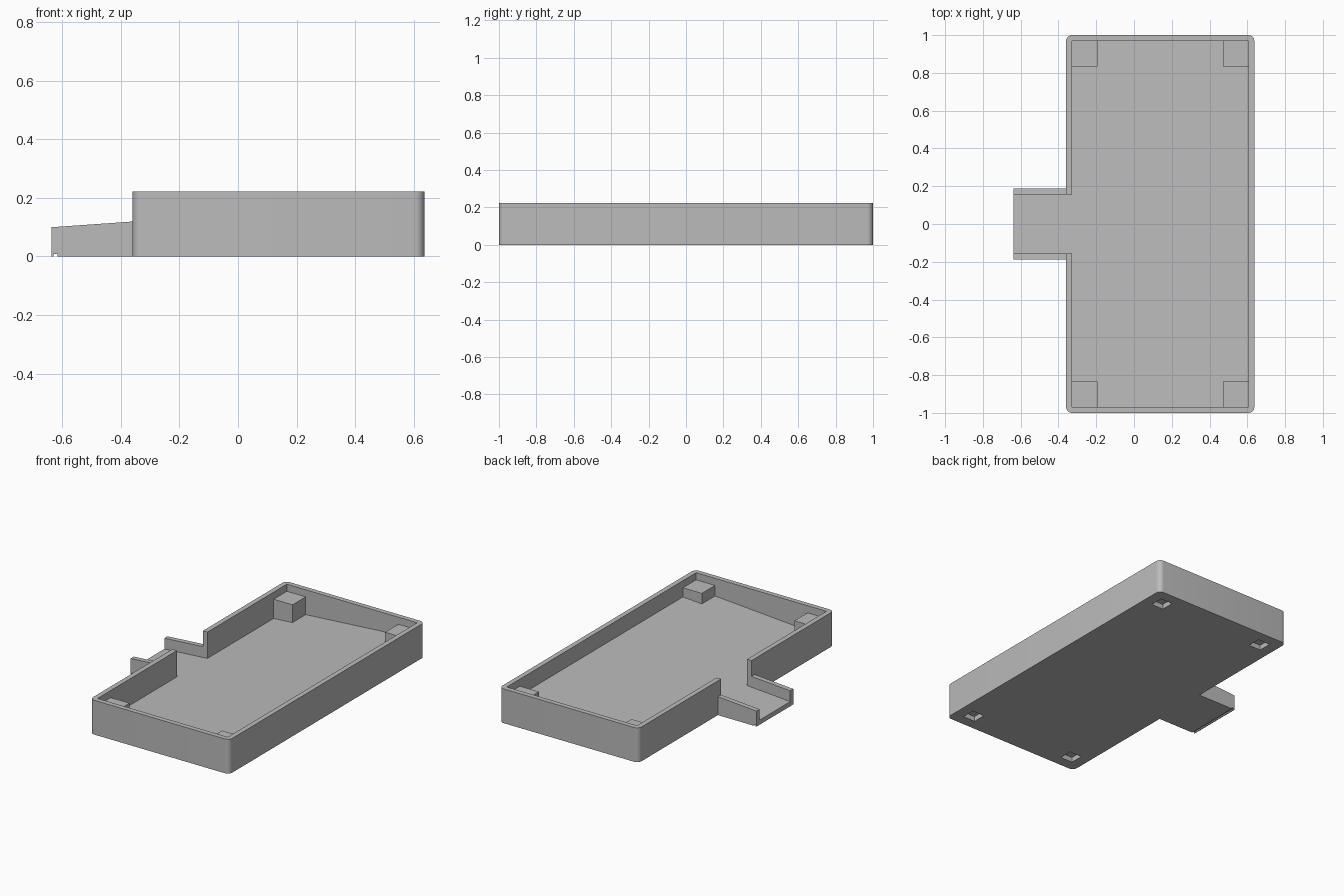
import bpy, bmesh, math

if "Cube" in bpy.data.objects:
    bpy.data.objects.remove(bpy.data.objects["Cube"])

X0, X1, Y, H = -0.36, 0.637, 1.0, 0.222     # basin outline and height
TIP, SPOUT_Y, WALL = -0.637, 0.188, 0.032   # spout end, half width, wall thickness
POST, POST_TOP = 0.135, 0.176

grey = bpy.data.materials.new("light grey")
grey.diffuse_color = (0.5, 0.5, 0.5, 1)
grey.use_nodes = True
grey.node_tree.nodes["Principled BSDF"].inputs["Base Color"].default_value = grey.diffuse_color


def slope(base):
    """Height of a plane falling gently towards the spout tip."""
    return lambda x: base + 0.07 * (x - TIP)


def prism(name, plan, low, high):
    """Vertical prism over a plan; low and high give heights from x."""
    bm = bmesh.new()
    bottom = [bm.verts.new((x, y, low(x))) for x, y in plan]
    top = [bm.verts.new((x, y, high(x))) for x, y in plan]
    bm.faces.new(bottom[::-1])
    bm.faces.new(top)
    n = len(plan)
    for i in range(n):
        j = (i + 1) % n
        bm.faces.new((bottom[i], bottom[j], top[j], top[i]))
    bmesh.ops.recalc_face_normals(bm, faces=bm.faces)
    mesh = bpy.data.meshes.new(name)
    bm.to_mesh(mesh)
    bm.free()
    mesh.materials.append(grey)
    obj = bpy.data.objects.new(name, mesh)
    bpy.context.collection.objects.link(obj)
    return obj


def flat(z):
    return lambda x: z


def rect(xa, xb, ya, yb):
    return [(xa, ya), (xb, ya), (xb, yb), (xa, yb)]


def combine(target, tool, operation):
    """Apply a boolean and remove the tool."""
    mod = target.modifiers.new(operation.lower(), 'BOOLEAN')
    mod.operation, mod.solver, mod.object = operation, 'EXACT', tool
    bpy.context.view_layer.objects.active = target
    bpy.ops.object.modifier_apply(modifier=mod.name)
    bpy.data.objects.remove(tool)


# Basin block with rounded vertical corners
R, STEPS = 0.032, 8
outline = []
for k, (cx, cy) in enumerate([(X1 - R, Y - R), (X0 + R, Y - R),
                              (X0 + R, R - Y), (X1 - R, R - Y)]):
    for s in range(STEPS + 1):
        a = math.pi / 2 * (k + s / STEPS)
        outline.append((cx + R * math.cos(a), cy + R * math.sin(a)))
tray = prism("drip_tray", outline, flat(0), flat(H))

# Spout block with a sloping top
combine(tray, prism("spout", rect(TIP, X0 + 0.015, -SPOUT_Y, SPOUT_Y),
                    flat(0), slope(0.1)), 'UNION')

# Inside of basin and spout channel, one sloping floor
xi, xo, yi, ys = X0 + WALL, X1 - WALL, Y - WALL, SPOUT_Y - WALL
cavity = [(xi, -yi), (xo, -yi), (xo, yi), (xi, yi),
          (xi, ys), (TIP - 0.1, ys), (TIP - 0.1, -ys), (xi, -ys)]
combine(tray, prism("cavity_cutter", cavity, slope(0.03), flat(0.4)), 'DIFFERENCE')

# Corner posts, and square sockets below them
for sy in (-1, 1):
    for corner, sx in ((X0, 1), (X1, -1)):
        def corner_box(a, b):
            return rect(*sorted((corner + sx * a, corner + sx * b)),
                        *sorted((sy * (Y - a), sy * (Y - b))))
        combine(tray, prism("corner_post", corner_box(0.02, WALL + POST),
                            flat(0.02), flat(POST_TOP)), 'UNION')
        combine(tray, prism("socket_cutter", corner_box(0.07, 0.157),
                            flat(-0.1), flat(0.032)), 'DIFFERENCE')

# Drip groove under the spout tip
combine(tray, prism("groove_cutter", rect(-0.631, -0.617, -0.3, 0.3),
                    flat(-0.1), flat(0.008)), 'DIFFERENCE')

# Smooth rounded corners, keep other edges sharp
bpy.ops.object.select_all(action='DESELECT')
tray.select_set(True)
bpy.context.view_layer.objects.active = tray
bpy.ops.object.shade_smooth_by_angle(angle=math.radians(30))
